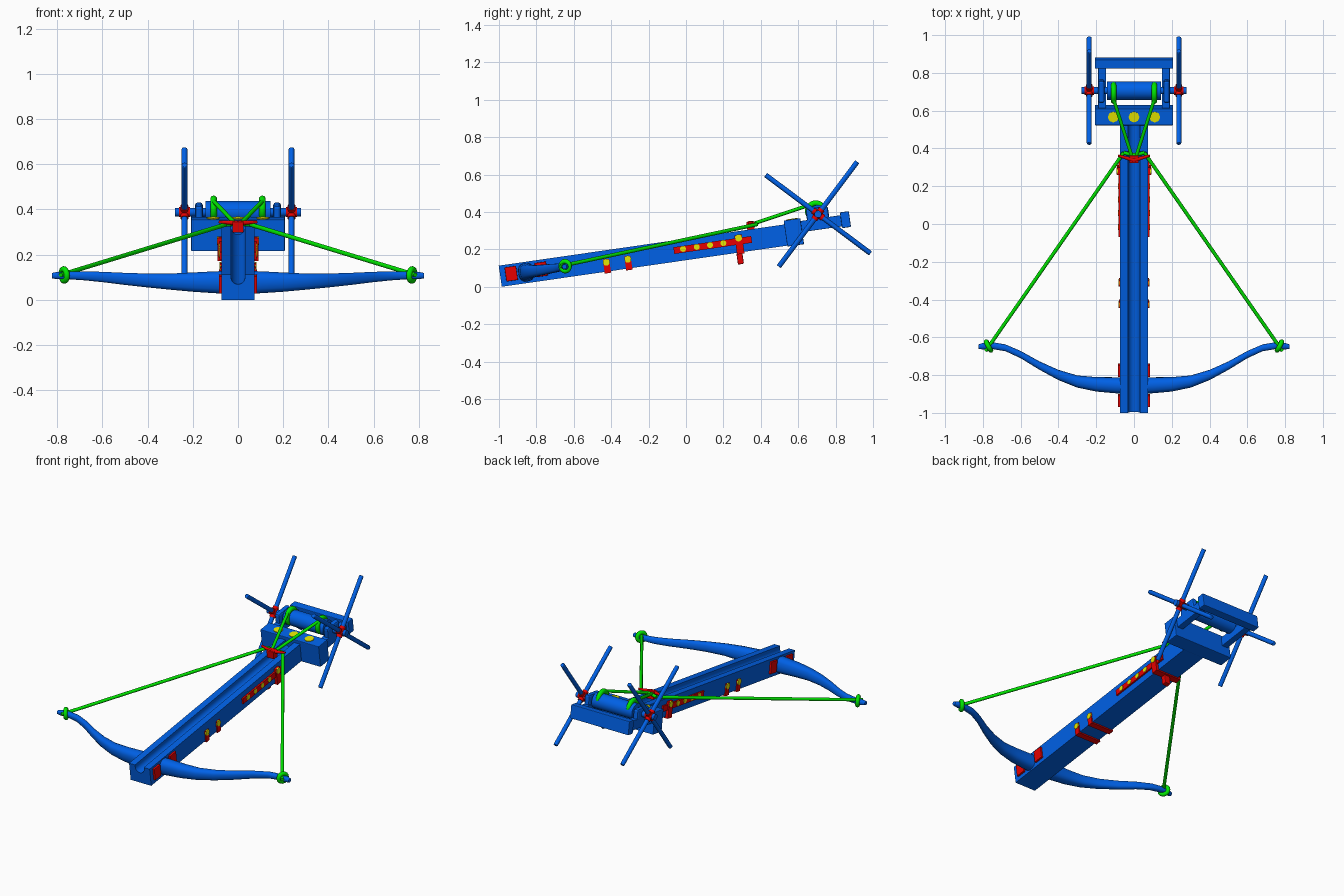
import bpy, bmesh, math
from mathutils import Matrix, Vector

if "Cube" in bpy.data.objects:
    bpy.data.objects.remove(bpy.data.objects["Cube"], do_unlink=True)


def material(name, rgb):
    m = bpy.data.materials.new(name)
    m.use_nodes = True
    m.diffuse_color = (*rgb, 1)
    m.node_tree.nodes["Principled BSDF"].inputs["Base Color"].default_value = (*rgb, 1)
    return m


BLUE = material("blue", (0, 0.12, 0.8))
RED = material("red", (0.8, 0, 0))
GREEN = material("green", (0, 0.8, 0))
YELLOW = material("yellow", (0.8, 0.8, 0))

# Everything is built along the stock, which is then tilted up at the back
TILT = Matrix.Translation((0, -0.985, 0)) @ Matrix.Rotation(math.radians(8.2), 4, "X")
UNTILT = TILT.inverted()


def level(x, y, z):
    return UNTILT @ Vector((x, y, z))


def finish(name, bm, mat, smooth=True, bevel=0):
    bmesh.ops.recalc_face_normals(bm, faces=bm.faces)
    mesh = bpy.data.meshes.new(name)
    bm.to_mesh(mesh)
    bm.free()
    mesh.materials.append(mat)
    ob = bpy.data.objects.new(name, mesh)
    bpy.context.collection.objects.link(ob)
    ob.matrix_world = TILT
    if bevel:
        mod = ob.modifiers.new("bevel", "BEVEL")
        mod.width = bevel
        mod.segments = 2
    if smooth:
        bpy.ops.object.select_all(action="DESELECT")
        ob.select_set(True)
        bpy.context.view_layer.objects.active = ob
        bpy.ops.object.shade_smooth_by_angle(angle=math.radians(40))


def box(name, centre, size, mat, bevel=0):
    bm = bmesh.new()
    bmesh.ops.create_cube(bm, size=1)
    bmesh.ops.scale(bm, vec=size, verts=bm.verts)
    bmesh.ops.translate(bm, vec=centre, verts=bm.verts)
    finish(name, bm, mat, False, bevel)


def rod(name, a, b, r, mat, sides=16, r2=None, bevel=0):
    a, b = Vector(a), Vector(b)
    turn = (b - a).to_track_quat("Z", "Y").to_matrix().to_4x4()
    bm = bmesh.new()
    bmesh.ops.create_cone(bm, cap_ends=True, segments=sides, radius1=r,
                          radius2=r if r2 is None else r2, depth=(b - a).length,
                          matrix=Matrix.Translation((a + b) / 2) @ turn)
    finish(name, bm, mat, True, bevel)


def loft(name, rings, mat, closed=False):
    """Skin a list of point rings, closing the loop or capping the ends."""
    bm = bmesh.new()
    rows = [[bm.verts.new(p) for p in ring] for ring in rings]
    pairs = list(zip(rows, rows[1:])) + ([(rows[-1], rows[0])] if closed else [])
    n = len(rows[0])
    for r, q in pairs:
        for i in range(n):
            j = (i + 1) % n
            bm.faces.new((r[i], r[j], q[j], q[i]))
    if not closed:
        bm.faces.new(rows[0])
        bm.faces.new(rows[-1])
    finish(name, bm, mat)


def loop_x(name, centre, radius, thick, mat, lean=0):
    """Rope ring around the x axis, optionally swung about z."""
    swing = Matrix.Rotation(lean, 3, "Z")
    rings = []
    for k in range(24):
        a = math.tau * k / 24
        ring = []
        for i in range(10):
            b = math.tau * i / 10
            r = radius + thick * math.cos(b)
            p = Vector((thick * math.sin(b), r * math.cos(a), r * math.sin(a)))
            ring.append(Vector(centre) + swing @ p)
        rings.append(ring)
    loft(name, rings, mat, closed=True)


# Stock with a round-bottomed bolt groove
W, H, G = 0.073, 0.114, 0.031
section = [(-W, 0), (W, 0), (W, H), (G, H)]
section += [(G * math.cos(a), H - 0.014 - G * math.sin(a))
            for a in (math.pi * i / 10 for i in range(11))]
section += [(-G, H), (-W, H)]
loft("stock", [[(x, s, z) for x, z in section] for s in (0, 1.56)], BLUE)

# Bow limb: x, position along the stock, half depth, half height
LIMB = [(0.06, 0.14, 0.043, 0.05), (0.1, 0.141, 0.042, 0.049), (0.2, 0.146, 0.038, 0.043),
        (0.3, 0.161, 0.032, 0.036), (0.4, 0.196, 0.027, 0.031), (0.5, 0.246, 0.022, 0.027),
        (0.6, 0.305, 0.019, 0.023), (0.68, 0.341, 0.018, 0.02), (0.75, 0.353, 0.018, 0.017),
        (0.8, 0.35, 0.017, 0.016), (0.823, 0.347, 0.012, 0.012)]


def limb_ring(x, s, d, h):
    ring = []
    for i in range(16):
        c, n = math.cos(math.tau * i / 16), math.sin(math.tau * i / 16)
        ring.append((x, s + d * math.copysign(abs(c) ** 0.8, c),
                     0.058 + h * math.copysign(abs(n) ** 0.8, n)))
    return ring


# Rear cross block, its bolts, and the end bar of the winch frame
box("rear_block", (0, 1.587, 0.065), (0.415, 0.09, 0.14), BLUE, 0.004)
for x in (-0.11, 0, 0.11):
    rod("block_bolt", (x, 1.587, 0.13), (x, 1.587, 0.139), 0.029, YELLOW, 8)
box("end_bar", (0, 1.87, 0.093), (0.415, 0.048, 0.085), BLUE, 0.004)

# Winch axle and drum
AX = level(0, 0.706, 0.388)
S, T = AX.y, AX.z
rod("winch_axle", (-0.278, S, T), (0.278, S, T), 0.019, BLUE)
rod("winch_drum", (-0.143, S, T), (0.143, S, T), 0.049, BLUE, 24)

for side, word in ((1, "left"), (-1, "right")):
    loft(word + "_bow_limb", [limb_ring(side * x, s, d, h) for x, s, d, h in LIMB], BLUE)

    # Clamp plates before and behind the bow
    for s in (0.06, 0.222):
        box(word + "_bow_plate", (side * 0.077, s, 0.062), (0.016, 0.062, 0.076), RED, 0.003)

    # Long side plate and its row of bolts
    box(word + "_side_plate", (side * 0.076, 1.148, 0.06), (0.014, 0.42, 0.036), RED)
    for s in (0.988, 1.062, 1.134, 1.206):
        rod(word + "_plate_bolt", (side * 0.08, s, 0.062), (side * 0.0855, s, 0.062),
            0.016, YELLOW, 12)

    # Winch frame arm and axle bearing
    box(word + "_frame_arm", (side * 0.169, 1.74, 0.09), (0.042, 0.24, 0.06), BLUE, 0.003)
    box(word + "_axle_bearing", (side * 0.173, S - 0.003, 0.13), (0.034, 0.12, 0.1), BLUE, 0.012)

    # Crossed winch handles in a red hub
    x = side * 0.237
    rod(word + "_hub", (x - 0.024, S, T), (x + 0.024, S, T), 0.022, RED, 12)
    for turn in (45, 135):
        a = math.radians(turn)
        way = Vector((0, math.cos(a), math.sin(a)))
        mid = Vector((x, S, T))
        rod(word + "_handle", mid - way * 0.35, mid + way * 0.35, 0.0135, BLUE, 12, bevel=0.006)
        rod(word + "_handle_sleeve", mid - way * 0.034, mid + way * 0.034, 0.018, RED, 12)

    # Winch rope with its turns on the drum
    loop_x(word + "_rope_coil", level(side * 0.108, 0.694, 0.404), 0.043, 0.015, GREEN)
    rod(word + "_winch_rope", level(side * 0.108, 0.66, 0.437),
        level(side * 0.012, 0.36, 0.337), 0.0095, GREEN, 10)

    # Bowstring half, knotted round the bow tip
    nock = level(side * 0.055, 0.377, 0.333)
    tip = level(side * 0.785, -0.672, 0.11)
    rod(word + "_bowstring", tip, nock, 0.01, GREEN, 10)
    rod(word + "_string_centre", nock, level(0, 0.365, 0.338), 0.01, GREEN, 10)
    loop_x(word + "_string_loop", level(side * 0.77, -0.646, 0.11), 0.026,
           0.013, GREEN, -side * 0.5)

# U-shaped straps under the stock, the last one beside the trigger
for name, s, wide, top, out in (("front_strap", 0.572, 0.034, 0.066, 0.08),
                                ("middle_strap", 0.688, 0.034, 0.066, 0.08),
                                ("trigger_strap", 1.29, 0.04, 0.094, 0.09)):
    box(name + "_base", (0, s, -0.003), (out * 2, wide, 0.012), RED)
    for side in (-1, 1):
        box(name + "_side", (side * (out + 0.07) / 2, s, top / 2 - 0.004),
            (out - 0.07, wide, top + 0.008), RED)
        z = top - 0.016
        rod(name + "_bolt", (side * (out - 0.004), s, z), (side * (out + 0.003), s, z),
            0.019, YELLOW, 12)
box("trigger", (0, 1.283, -0.033), (0.04, 0.032, 0.06), RED, 0.005)

# String catch: claw block with a swept crossbar
box("catch_block", level(0, 0.345, 0.324), (0.05, 0.04, 0.05), RED, 0.004)
for side in (-1, 1):
    rod("catch_claw", level(0, 0.338, 0.34), level(side * 0.084, 0.362, 0.344), 0.012, RED, 10, 0.006)
